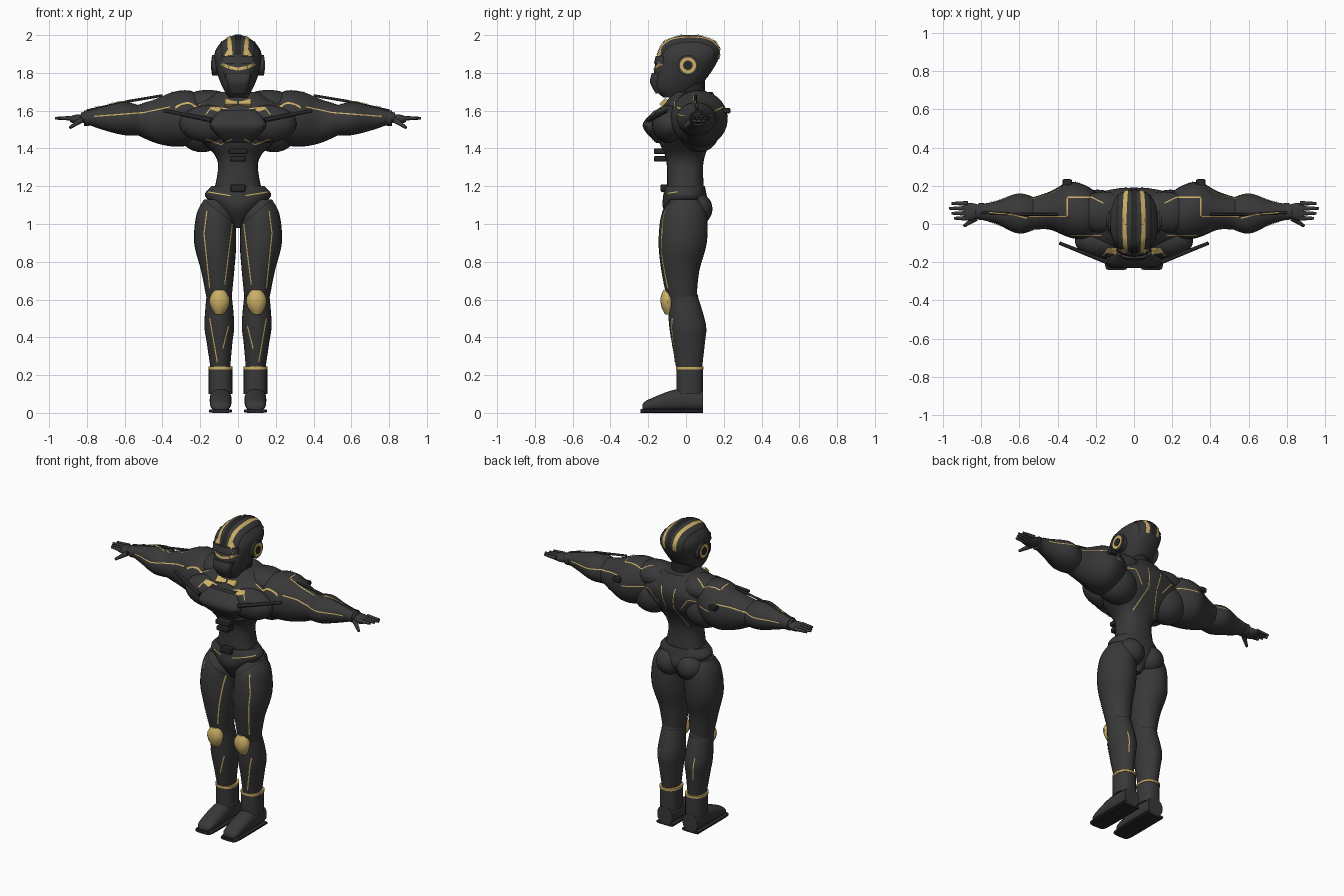
import bpy, bmesh, math
from mathutils import Vector, Matrix
from mathutils.bvhtree import BVHTree

if "Cube" in bpy.data.objects:
    bpy.data.objects.remove(bpy.data.objects["Cube"])


def material(name, *rgb):
    colour = (*rgb, 1)
    mat = bpy.data.materials.new(name)
    mat.use_nodes = True
    mat.diffuse_color = colour
    mat.node_tree.nodes["Principled BSDF"].inputs["Base Color"].default_value = colour
    return mat


ARMOUR = material("charcoal armour", .04, .04, .04)
TRIM = material("black trim", .02, .02, .02)
GOLD = material("gold", .6, .43, .13)
ROUND, SOFT, BOXY = 2, 2.4, 4
surfaces = []


def finish(name, bm, mat, mirror):
    """Turn a bmesh into a smooth-shaded object, mirrored across x when asked."""
    mesh = bpy.data.meshes.new(name)
    bm.to_mesh(mesh)
    bm.free()
    mesh.materials.append(mat)
    mesh.shade_smooth()
    mesh.set_sharp_from_angle(angle=math.radians(40))
    part = bpy.data.objects.new(name, mesh)
    bpy.context.scene.collection.objects.link(part)
    if mirror:
        part.modifiers.new("Mirror", 'MIRROR')


def finish_solid(name, bm, mat, mirror):
    """Finish a closed part and remember its surface for the inlaid lines."""
    bmesh.ops.recalc_face_normals(bm, faces=bm.faces)
    surfaces.append(BVHTree.FromBMesh(bm))
    finish(name, bm, mat, mirror)


def catmull(p, q, r, s, t):
    return [(2 * b + (c - a) * t + (2 * a - 5 * b + 4 * c - d) * t * t
             + (3 * b - a - 3 * c + d) * t * t * t) / 2 for a, b, c, d in zip(p, q, r, s)]


def loft(name, *rows, axis='z', mat=ARMOUR, mirror=False, power=ROUND, steps=5, sides=28):
    """Skin smooth rings; a row is position, low and high limits across, then along the last axis.
    A row of four values is symmetric, with a single half width."""
    rows = [(r[0], -r[1], *r[1:]) if len(r) < 5 else r for r in rows]
    ends = [rows[0], *rows, rows[-1]]
    rings = [catmull(*ends[i:i + 4], k / steps) for i in range(len(rows) - 1) for k in range(steps)]
    rings.append(rows[-1])
    bm = bmesh.new()
    loops = []
    for t, a_low, a_high, b_low, b_high in rings:
        loop = []
        for k in range(sides):
            turn = math.tau * k / sides
            c, s = (math.copysign(abs(f) ** (2 / power), f) for f in (math.cos(turn), math.sin(turn)))
            a = (a_low + a_high + (a_high - a_low) * c) / 2
            b = (b_low + b_high + (b_high - b_low) * s) / 2
            loop.append(bm.verts.new({'x': (t, a, b), 'y': (a, t, b), 'z': (a, b, t)}[axis]))
        loops.append(loop)
    for low, high in zip(loops, loops[1:]):
        for k in range(sides):
            j = (k + 1) % sides
            bm.faces.new((low[k], low[j], high[j], high[k]))
    bm.faces.new(loops[0])
    bm.faces.new(loops[-1])
    finish_solid(name, bm, mat, mirror)


def band(name, start, end, *section, **options):
    """A straight sleeve with one constant cross-section."""
    loft(name, (start, *section), (end, *section), steps=1, **options)


def ellipsoid(name, centre, radii):
    bm = bmesh.new()
    bmesh.ops.create_uvsphere(bm, u_segments=28, v_segments=16, radius=1,
                              matrix=Matrix.Translation(centre) @ Matrix.Diagonal((*radii, 1)))
    finish_solid(name, bm, ARMOUR, True)


def box(name, centre, size, mirror=False):
    bm = bmesh.new()
    bmesh.ops.create_cube(bm, size=1, matrix=Matrix.Translation(centre) @ Matrix.Diagonal((*size, 1)))
    bmesh.ops.bevel(bm, geom=bm.edges[:], offset=.008, segments=2, affect='EDGES', profile=.5)
    finish_solid(name, bm, TRIM, mirror)


def rod(name, start, end, r_start, r_end, mat=ARMOUR, sides=12):
    start, end = Vector(start), Vector(end)
    along = end - start
    turn = along.to_track_quat('Z', 'Y').to_matrix().to_4x4()
    bm = bmesh.new()
    bmesh.ops.create_cone(bm, cap_ends=True, segments=sides, radius1=r_start, radius2=r_end,
                          depth=along.length, matrix=Matrix.Translation((start + end) / 2) @ turn)
    finish_solid(name, bm, mat, True)


# Head and neck
loft("helmet", (1.67, .05, -.12, -.02), (1.72, .08, -.17, .06), (1.8, .11, -.17, .13),
     (1.9, .125, -.15, .18), (1.97, .08, -.11, .15), (2, .02, -.02, .06), power=SOFT)
band("neck", 1.58, 1.76, .07, -.05, .1, mat=TRIM)
loft("mouth_guard", (1.69, .04, -.16, -.1), (1.75, .06, -.19, -.1), (1.8, .07, -.18, -.1), power=BOXY)
loft("brow", (1.85, .09, -.17, -.08), (1.89, .09, -.16, -.08), power=SOFT)
for part, reach, radius, mat in (("pods", .137, .055, ARMOUR), ("rings", .14, .043, GOLD), ("caps", .143, .025, TRIM)):
    rod(f"ear_{part}", (.1, .01, 1.84), (reach, .01, 1.84), radius, radius, mat, sides=28)

# Torso
loft("torso", (1.12, .14, -.1, .1), (1.28, .107, -.1, .09), (1.36, .12, -.11, .1),
     (1.43, .19, -.14, .13), (1.5, .27, -.15, .17), (1.6, .27, -.14, .19), (1.7, .11, -.06, .14), power=SOFT)
ellipsoid("pectorals", (.15, -.09, 1.53), (.16, .09, .1))
ellipsoid("lats", (.19, .07, 1.5), (.13, .11, .12))
ellipsoid("trapezius", (.16, .06, 1.63), (.15, .11, .08))
loft("chest_plate", (1.43, .07, -.16, -.1), (1.52, .15, -.23, -.1), (1.6, .1, -.17, -.08), power=BOXY)
loft("collar", (1.59, .12, -.11, .15), (1.67, .08, -.06, .12), mat=TRIM)
rod("collar_clasp", (.07, -.11, 1.635), (.005, -.11, 1.635), .032, .014, GOLD, sides=4)
for row in range(2):
    box(f"abdomen_plate_{row}", (0, -.135, 1.385 - row * .04), (.1 - row * .015, .07, .03))
box("belt_buckle", (0, -.11, 1.19), (.08, .05, .04))
rod("chest_struts", (.14, -.2, 1.55), (.39, -.1, 1.6), .012, .009, TRIM)
box("shoulder_blade_plates", (.35, .21, 1.6), (.05, .05, .03), mirror=True)

# Pelvis
loft("pelvis", (.98, .03, -.05, .05), (1.08, .11, -.12, .12), (1.15, .175, -.12, .11), (1.2, .14, -.11, .1))
ellipsoid("buttocks", (.075, .06, 1.08), (.085, .08, .085))

# Arms
loft("upper_arms", (.18, -.04, .15, 1.47, 1.66), (.25, -.08, .2, 1.42, 1.705), (.34, -.07, .22, 1.41, 1.7),
     (.44, -.03, .17, 1.43, 1.66), (.53, -.03, .14, 1.47, 1.63), axis='x', mirror=True)
loft("forearms", (.5, -.02, .13, 1.47, 1.62), (.6, -.05, .16, 1.47, 1.645), (.72, 0, .12, 1.5, 1.62),
     (.83, .03, .1, 1.54, 1.59), axis='x', mirror=True)
band("wrist_cuffs", .785, .815, .02, .11, 1.52, 1.6, axis='x', mirror=True)
loft("palms", (.81, .04, .1, 1.54, 1.58), (.85, .02, .11, 1.53, 1.58), (.89, .02, .11, 1.54, 1.57),
     axis='x', mirror=True, power=SOFT)
for finger in range(4):
    y = .03 + finger * .026
    tip = .97 - abs(finger - 2) * .013
    rod(f"fingers_{finger}", (.87, y, 1.56), (tip, y, 1.56), .013, .007)
rod("thumbs", (.83, .03, 1.55), (.89, -.01, 1.51), .016, .008)
rod("elbow_cables", (.4, .05, 1.68), (.58, .05, 1.65), .007, .007, TRIM)
rod("forearm_cables", (.58, .05, 1.65), (.8, .06, 1.6), .007, .007, TRIM)

# Legs
loft("thighs", (1.13, .07, .18, -.08, .07), (1.05, .02, .22, -.13, .11), (.9, .01, .232, -.145, .11),
     (.75, .02, .195, -.13, .07), (.6, .035, .165, -.1, .055), mirror=True)
loft("shins", (.64, .035, .165, -.1, .055), (.47, .02, .178, -.09, .105), (.37, .03, .165, -.075, .1),
     (.2, .045, .14, -.045, .08), mirror=True)
loft("knee_pads", (.52, .08, .12, -.11, -.06), (.56, .05, .145, -.13, -.06), (.61, .045, .15, -.135, -.06),
     (.65, .07, .125, -.12, -.06), mat=GOLD, mirror=True, steps=2, sides=12)

# Boots
band("boot_cuffs", .1, .23, .03, .155, -.05, .09, mirror=True, power=SOFT)
band("cuff_rings", .23, .245, .028, .157, -.053, .093, mat=GOLD, mirror=True, power=SOFT)
loft("feet", (-.23, .06, .125, .01, .045), (-.2, .04, .145, .01, .07), (-.05, .034, .15, .01, .125),
     (.09, .038, .147, .01, .12), axis='y', mirror=True, power=SOFT)
loft("soles", (-.24, .05, .135, 0, .02), (-.2, .032, .153, 0, .02), (.09, .032, .153, 0, .02),
     axis='y', mat=TRIM, mirror=True, power=BOXY)


def trace(name, path, view, width, mat):
    """Lay a thin ribbon over the nearest surface seen along the view direction."""
    bm, last = bmesh.new(), None
    samples = []
    for p, q in zip(path, path[1:]):
        count = max(2, int((q - p).length * 100))
        samples += [(p.lerp(q, k / count), q - p) for k in range(count + 1)]
    for p, along in samples:
        look = view(p)
        side = along.cross(look).normalized() * width / 2
        pair = []
        for edge in (p + side, p - side):
            hits = [tree.ray_cast(edge - look, look) for tree in surfaces]
            hits = [hit for hit in hits if hit[0] is not None]
            if hits:
                pair.append(min(hits, key=lambda hit: hit[3])[0] - look * .004)
        if len(pair) < 2 or (pair[0] - pair[1]).length > width * 3:
            last = None
            continue
        pair = [bm.verts.new(spot) for spot in pair]
        if last and (last[0].co - pair[0].co).length < .045:
            bm.faces.new((last[0], last[1], pair[1], pair[0]))
        last = pair
    finish(name, bm, mat, True)


# Helmet stripes, central crest and side seams
def to_axis(p):
    return Vector((0, -p.y, 1.84 - p.z)).normalized()


def helmet_arc(name, x, bow, width, mat):
    turns = [math.pi * (.11 + .83 * k / 30) for k in range(31)]
    path = [Vector((x + bow * math.sin(a), -.3 * math.cos(a), 1.84 + .3 * math.sin(a))) for a in turns]
    trace(name, path, to_axis, width, mat)


helmet_arc("helmet_stripes", .034, .016, .022, GOLD)
helmet_arc("helmet_crest", .008, 0, .016, TRIM)
helmet_arc("helmet_seams", .08, .01, .008, TRIM)

# Gold inlays and dark panel seams
VIEWS = {'front': (0, 1, 0), 'back': (0, -1, 0), 'top': (0, 0, -1)}


def seam(name, view, *points, width=.006, mat=GOLD):
    """Inlay a line given in the two coordinates visible from one side."""
    path = [Vector((a, b, 1.6) if view == 'top' else (a, 0, b)) for a, b in points]
    trace(name, path, lambda p: Vector(VIEWS[view]), width, mat)


seam("visor_slit", 'front', (.001, 1.82), (.05, 1.83), (.09, 1.85), width=.016)
seam("cheek_seams", 'front', (.08, 1.81), (.05, 1.71), mat=TRIM)
seam("thigh_outer_inlays", 'front', (.165, 1.07), (.18, .95), (.15, .66))
seam("thigh_inner_inlays", 'front', (.03, 1), (.07, .68))
seam("shin_outer_inlays", 'front', (.15, .5), (.11, .27))
seam("shin_inner_inlays", 'front', (.05, .46), (.08, .34))
seam("chest_lower_inlays", 'front', (.03, 1.45), (.09, 1.42), (.17, 1.45))
seam("chest_upper_inlays", 'front', (.17, 1.58), (.14, 1.62), (.06, 1.61))
seam("hip_creases", 'front', (.17, 1.12), (.03, 1.01), mat=TRIM)
seam("belt_inlays", 'front', (.04, 1.15), (.16, 1.17))
for view in ('front', 'back'):
    seam(f"arm_{view}_inlays", view, (.36, 1.62), (.5, 1.59), (.76, 1.57))
seam("shoulder_inlays", 'top', (.16, .11), (.22, .14), (.35, .14), (.35, .04), (.55, .04))
seam("shoulder_front_inlays", 'top', (.17, -.06), (.33, -.06))
seam("forearm_inlays", 'top', (.56, .03), (.64, .05), (.76, .06))
seam("spine_inlays", 'back', (.05, 1.63), (.03, 1.5), (.08, 1.36))
seam("shoulder_blade_inlays", 'back', (.08, 1.5), (.14, 1.58), (.32, 1.57))
seam("calf_inlays", 'back', (.13, .5), (.12, .36))
seam("knee_creases", 'back', (.04, .62), (.16, .62), mat=TRIM)
seam("toe_bands", 'top', (.04, -.14), (.09, -.15), (.145, -.14), width=.022)
